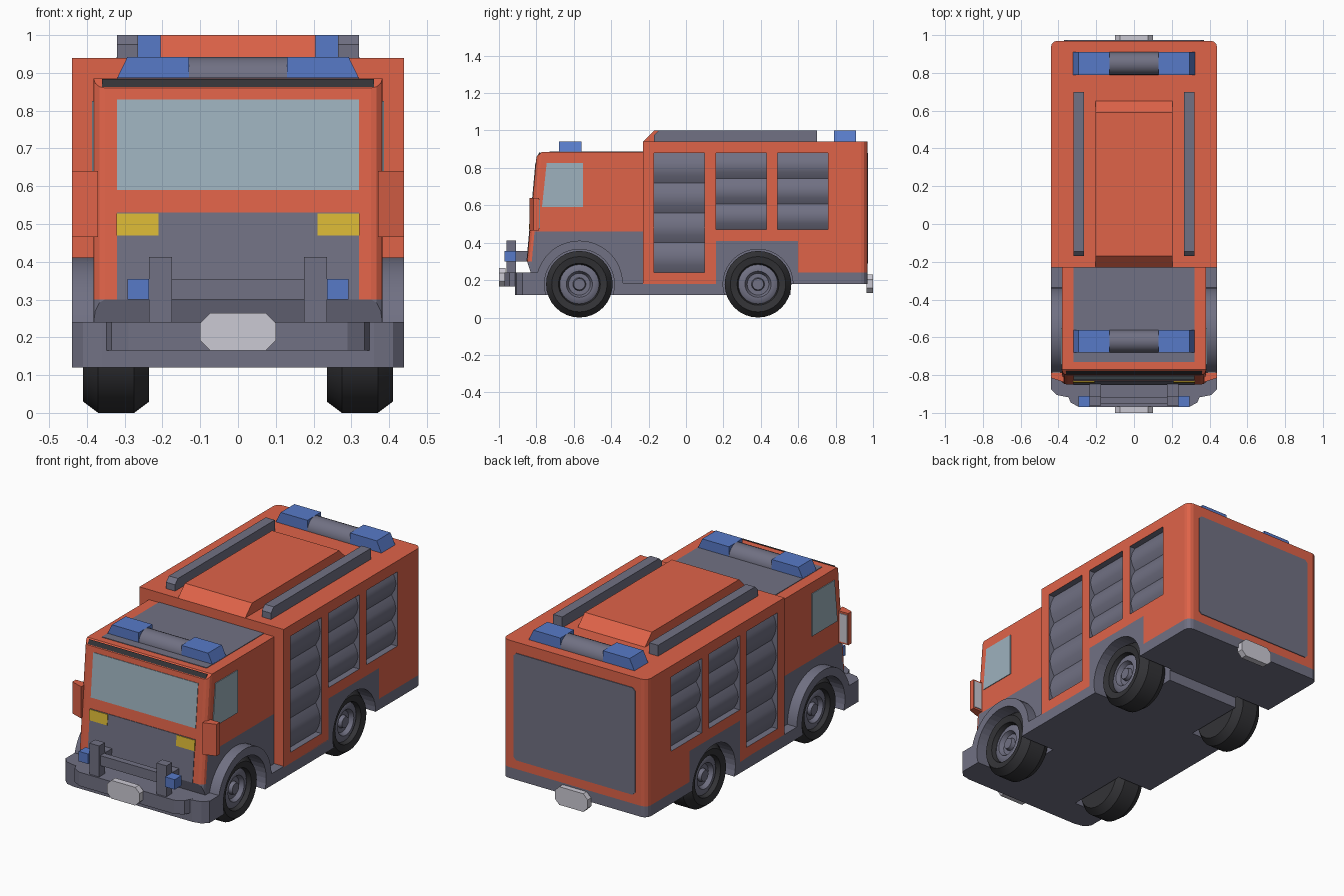
import bpy, bmesh, math
from mathutils import Vector

cube = bpy.data.objects.get("Cube")
if cube:
    bpy.data.objects.remove(cube, do_unlink=True)


def material(name, r, g, b):
    m = bpy.data.materials.new(name)
    m.use_nodes = True
    col = tuple((c / 255) ** 2.2 for c in (r, g, b)) + (1,)
    m.diffuse_color = col
    m.node_tree.nodes["Principled BSDF"].inputs["Base Color"].default_value = col
    return m


RED = material("red_paint", 222, 99, 74)
GREY = material("slate_grey", 112, 112, 130)
BLUE = material("beacon_blue", 88, 121, 198)
YELLOW = material("headlight_yellow", 216, 182, 56)
GLASS = material("pale_glass", 156, 176, 188)
PLATE = material("plate_silver", 202, 200, 210)
RUBBER = material("rubber_black", 54, 54, 57)


def finish(name, bm, *mats):
    bmesh.ops.recalc_face_normals(bm, faces=bm.faces[:])
    me = bpy.data.meshes.new(name)
    bm.to_mesh(me)
    bm.free()
    ob = bpy.data.objects.new(name, me)
    bpy.context.collection.objects.link(ob)
    for m in mats:
        me.materials.append(m)
    return ob


def add_prism(bm, pts, a, b, axis):
    """Extrude a 2D outline along x (y,z), y (x,z) or z (x,y)."""
    place = {"x": lambda p, t: (t, p[0], p[1]),
             "y": lambda p, t: (p[0], t, p[1]),
             "z": lambda p, t: (p[0], p[1], t)}[axis]
    lo = [bm.verts.new(place(p, a)) for p in pts]
    hi = [bm.verts.new(place(p, b)) for p in pts]
    bm.faces.new(lo)
    bm.faces.new(hi)
    for i in range(len(pts)):
        j = (i + 1) % len(pts)
        bm.faces.new((lo[i], lo[j], hi[j], hi[i]))


def prism(name, pts, a, b, axis, mat):
    bm = bmesh.new()
    add_prism(bm, pts, a, b, axis)
    return finish(name, bm, mat)


def rect(a0, a1, b0, b1, c=0):
    if not c:
        return [(a0, b0), (a1, b0), (a1, b1), (a0, b1)]
    return [(a0 + c, b0), (a1 - c, b0), (a1, b0 + c), (a1, b1 - c),
            (a1 - c, b1), (a0 + c, b1), (a0, b1 - c), (a0, b0 + c)]


def box(name, x0, x1, y0, y1, z0, z1, mat):
    return prism(name, rect(x0, x1, y0, y1), z0, z1, "z", mat)


def arc(y, z, r, n, start=0, sweep=math.tau):
    return [(y + r * math.cos(start + sweep * i / n),
             z + r * math.sin(start + sweep * i / n)) for i in range(n)]


def smooth(ob):
    bpy.ops.object.select_all(action="DESELECT")
    ob.select_set(True)
    bpy.context.view_layer.objects.active = ob
    bpy.ops.object.shade_smooth_by_angle(angle=math.radians(32))


def cut(ob, cutter):
    mod = ob.modifiers.new("cut", "BOOLEAN")
    mod.operation = "DIFFERENCE"
    mod.solver = "EXACT"
    mod.object = cutter


def bevel_vertical(bm, y_test, width):
    edges = [e for e in bm.edges if abs(e.verts[0].co.x - e.verts[1].co.x) < 1e-4
             and abs(e.verts[0].co.z - e.verts[1].co.z) > 0.04
             and all(y_test(v.co) for v in e.verts)]
    bmesh.ops.bevel(bm, geom=edges, offset=width, segments=3, profile=0.5, affect="EDGES")


def slice_at(bm, **planes):
    for axis, values in planes.items():
        no = Vector([float(axis == k) for k in "xyz"])
        for v in values:
            bmesh.ops.bisect_plane(bm, geom=bm.verts[:] + bm.edges[:] + bm.faces[:],
                                   plane_co=no * v, plane_no=no)


WHEELS = (-0.57, 0.385)
AXLE = 0.178
SHUTTERS = ((-0.17, 0.10, 0.24, 4), (0.16, 0.43, 0.47, 3), (0.49, 0.76, 0.47, 3))

# Cutters for wheel wells and shutter recesses
wells, recesses = bmesh.new(), bmesh.new()
for s in (-1, 1):
    for y in WHEELS:
        add_prism(wells, arc(y, AXLE, 0.187, 40), s * 0.225, s * 0.5, "x")
    for y0, y1, z0, n in SHUTTERS:
        add_prism(recesses, rect(y0, y1, z0, 0.88), s * 0.40, s * 0.5, "x")
wells = finish("wheel_well_cutter", wells, GREY)
recesses = finish("shutter_cutter", recesses, GREY)
for c in (wells, recesses):
    c.hide_render = True
    c.hide_set(True)

# Rear body with grey wheel surround and grey lower tail
bm = bmesh.new()
add_prism(bm, rect(-0.23, 0.97, 0.18, 0.94), -0.44, 0.44, "x")
bevel_vertical(bm, lambda co: co.y > 0.9, 0.035)
slice_at(bm, y=(0.16, 0.60), z=(0.24, 0.41))
for f in bm.faces:
    c = f.calc_center_median()
    surround = 0.16 < c.y < 0.60 and c.z < 0.41
    tail = c.y > 0.60 and c.z < 0.24
    f.material_index = 0 if surround or tail else 1
body = finish("rear_body", bm, GREY, RED)
cut(body, wells)
cut(body, recesses)

# Cab with sloping front, grey below the belt line on the sides
def front_y(z):
    return -0.85 + (z - 0.30) * 0.09


bm = bmesh.new()
add_prism(bm, [(-0.83, 0.15), (-0.83, 0.24), (front_y(0.30), 0.30), (front_y(0.86), 0.86),
               (-0.77, 0.885), (-0.22, 0.885), (-0.22, 0.15)], -0.382, 0.382, "x")
bevel_vertical(bm, lambda co: co.y < -0.75 and co.z > 0.29, 0.03)
slice_at(bm, z=(0.30, 0.46))
for f in bm.faces:
    c = f.calc_center_median()
    front = c.y < -0.78 and abs(c.x) < 0.381 and c.z > 0.30
    f.material_index = 1 if c.z > 0.46 or front else 0
cab = finish("cab", bm, GREY, RED)
cut(cab, wells)

# Panels lying on the sloping cab front
def front_panel(name, x0, x1, z0, z1, mat, out):
    pts = [(front_y(z0) - out, z0), (front_y(z1) - out, z1),
           (front_y(z1) + 0.003, z1), (front_y(z0) + 0.003, z0)]
    prism(name, pts, x0, x1, "x", mat)


front_panel("windscreen", -0.32, 0.32, 0.59, 0.83, GLASS, 0.003)
front_panel("grille", -0.32, 0.32, 0.30, 0.53, GREY, 0.003)
box("roof_panel", -0.32, 0.32, -0.73, -0.231, 0.88, 0.888, GREY)
prism("roof_slit", [(-0.797, 0.862), (-0.782, 0.884), (-0.778, 0.88), (-0.793, 0.858)],
      -0.36, 0.36, "x", RUBBER)

# Chassis, front bumper, bull bar
cut(box("chassis", -0.44, 0.44, -0.72, 0.56, 0.12, 0.185, GREY), wells)
side = [(0.44, -0.70), (0.44, -0.875), (0.41, -0.905), (0.36, -0.915)]
cut(prism("front_bumper", side + [(-x, y) for x, y in reversed(side)],
          0.12, 0.24, "z", GREY), wells)
nose = [(0.355, -0.90), (0.335, -0.945), (0.29, -0.97)]
prism("bumper_nose", nose + [(-x, y) for x, y in reversed(nose)], 0.165, 0.241, "z", GREY)
box("bull_bar_crossbar", -0.18, 0.18, -0.95, -0.915, 0.30, 0.355, GREY)
for label, y0, y1 in (("front", -1.0, -0.965), ("rear", 0.965, 1.0)):
    z0 = 0.165 if y0 < 0 else 0.13
    prism(label + "_plate", rect(-0.10, 0.10, z0, z0 + 0.10, 0.027), y0, y1, "y", PLATE)
prism("rear_panel", rect(-0.37, 0.37, 0.29, 0.88, 0.015), 0.965, 0.974, "y", GREY)

# Parts repeated on both sides
for s, tag in ((1, "left"), (-1, "right")):
    box(tag + "_bull_bar_post", s * 0.175, s * 0.235, -0.96, -0.91, 0.235, 0.412, GREY)
    box(tag + "_bull_bar_mount", s * 0.175, s * 0.235, -0.92, -0.83, 0.30, 0.355, GREY)
    box(tag + "_bumper_beacon", s * 0.235, s * 0.293, -0.97, -0.91, 0.30, 0.355, BLUE)
    front_panel(tag + "_headlight", s * 0.21, s * 0.322, 0.47, 0.528, YELLOW, 0.006)
    prism(tag + "_side_window", [(-0.77, 0.59), (-0.55, 0.59), (-0.55, 0.825), (-0.745, 0.825)],
          s * 0.378, s * 0.386, "x", GLASS)
    prism(tag + "_mirror", [(s * 0.37, -0.838), (s * 0.44, -0.815), (s * 0.44, -0.785),
                            (s * 0.37, -0.785)], 0.465, 0.64, "z", RED)
    box(tag + "_mirror_glass", s * 0.39, s * 0.435, -0.786, -0.781, 0.475, 0.63, PLATE)
    prism(tag + "_roof_rail", [(-0.17, 0.935), (-0.17, 0.975), (-0.145, 1.0), (0.70, 1.0),
                               (0.70, 0.935)], s * 0.265, s * 0.32, "x", GREY)

    # Front fender arch
    arch = arc(WHEELS[0], AXLE, 0.233, 24, 0, math.pi)
    arch += [(WHEELS[0] - 0.233, AXLE), (WHEELS[0] - 0.233, 0.15), (WHEELS[0] + 0.233, 0.15)]
    fender = prism(tag + "_front_fender", arch, s * 0.35, s * 0.44, "x", GREY)
    smooth(fender)
    cut(fender, wells)

    # Roller shutters with bulging slats
    for k, (y0, y1, z0, n) in enumerate(SHUTTERS):
        h = (0.88 - z0) / n
        pts = [(s * 0.39, z0)]
        for i in range(4 * n + 1):
            bulge = abs(math.sin(math.pi * i / 4))
            pts.append((s * (0.404 + 0.028 * bulge), z0 + h * i / 4))
        pts.append((s * 0.39, 0.88))
        smooth(prism(f"{tag}_shutter_{k + 1}", pts, y0, y1, "y", GREY))

    # Wheels turned from a half section (x, radius)
    section = [(0.385, 0), (0.385, 0.03), (0.365, 0.035), (0.365, 0.058), (0.388, 0.07),
               (0.388, 0.088), (0.378, 0.105), (0.402, 0.112), (0.41, 0.148),
               (0.37, AXLE), (0.275, AXLE), (0.235, 0.148), (0.235, 0)]
    for y, end in zip(WHEELS, ("front", "rear")):
        bm = bmesh.new()
        rings = [[bm.verts.new((s * x, p, q)) for p, q in arc(y, AXLE, r, 32)]
                 if r else [bm.verts.new((s * x, y, AXLE))] * 32 for x, r in section]
        for k in range(len(rings) - 1):
            for i in range(32):
                j = (i + 1) % 32
                loop = (rings[k][i], rings[k][j], rings[k + 1][j], rings[k + 1][i])
                f = bm.faces.new(list(dict.fromkeys(loop)))
                f.material_index = 0 if k < 6 else 1
        smooth(finish(f"{tag}_{end}_wheel", bm, GREY, RUBBER))

# Raised roof hatch
prism("roof_hatch", [(-0.23, 0.935), (-0.23, 0.94), (-0.17, 1.0), (0.59, 1.0), (0.65, 0.94),
                     (0.65, 0.935)], -0.205, 0.205, "x", RED)

# Light bars on cab and rear roof
for tag, y, z in (("cab", -0.62, 0.882), ("rear", 0.85, 0.94)):
    smooth(prism(tag + "_light_bar_centre", arc(y, z, 0.06, 24), -0.13, 0.13, "x", GREY))
    for s, side_name in ((1, "left"), (-1, "right")):
        pts = [(s * 0.13, z), (s * 0.322, z), (s * 0.293, z + 0.06), (s * 0.13, z + 0.06)]
        prism(f"{tag}_{side_name}_beacon", pts, y - 0.06, y + 0.06, "y", BLUE)
